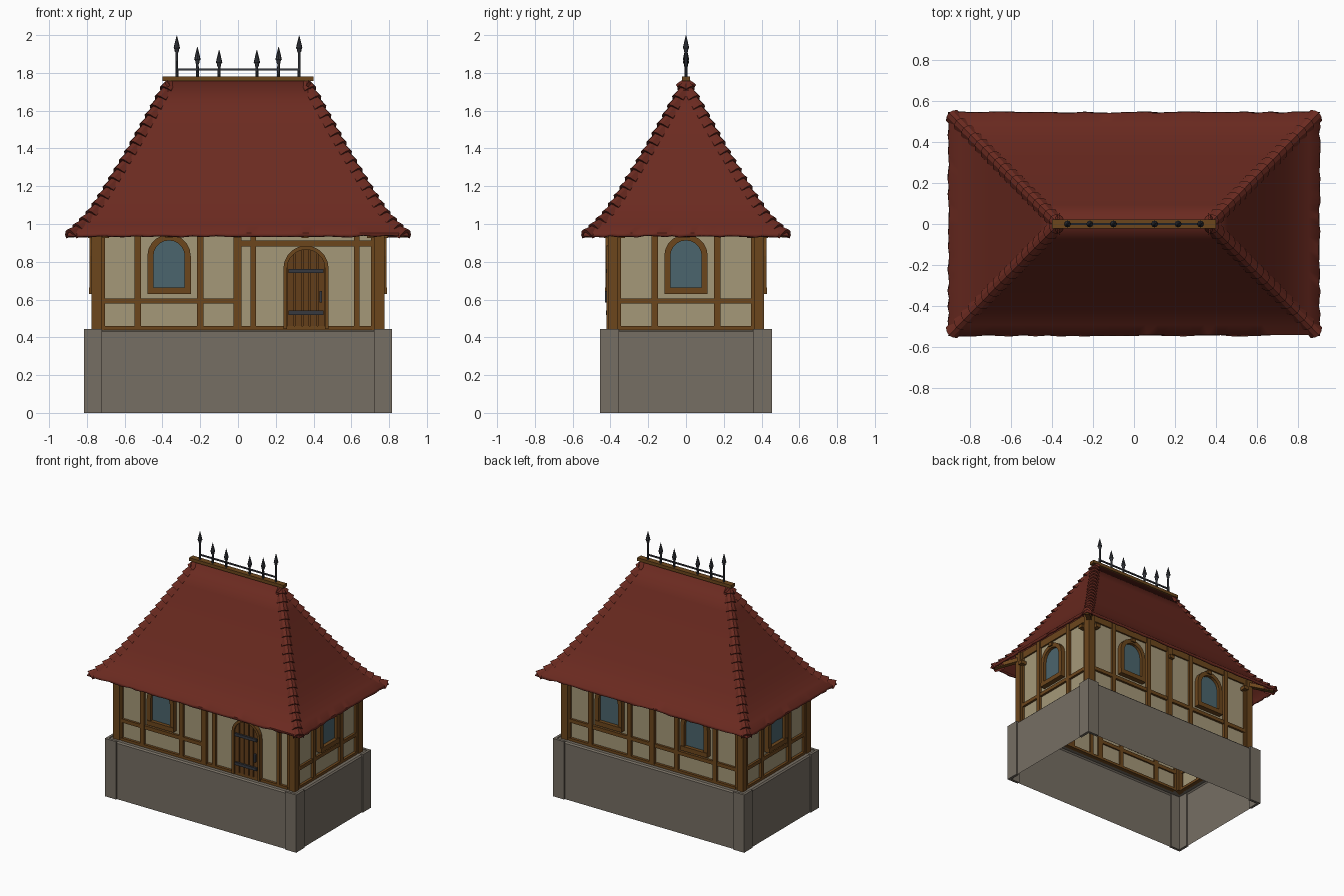
import bpy, bmesh, math, random
from mathutils import Vector, Matrix

if "Cube" in bpy.data.objects:
    bpy.data.objects.remove(bpy.data.objects["Cube"])

random.seed(4)


def material(name, r, g, b):
    m = bpy.data.materials.new(name)
    lin = [((c / 255 + 0.055) / 1.055) ** 2.4 for c in (r, g, b)]
    m.diffuse_color = (*lin, 1)
    m.use_nodes = True
    m.node_tree.nodes["Principled BSDF"].inputs["Base Color"].default_value = m.diffuse_color
    return m


ROOF = material("red_roof_tile", 107, 42, 32)
STONE = material("grey_stone", 118, 110, 99)
PLASTER = material("cream_plaster", 165, 152, 120)
TIMBER = material("brown_timber", 108, 70, 28)
DOOR = material("dark_door_wood", 100, 63, 26)
GLASS = material("blue_glass", 75, 101, 109)
IRON = material("dark_iron", 54, 56, 62)


def mesh_object(name, verts, faces, mat, smooth=None, recalc=True):
    me = bpy.data.meshes.new(name)
    me.from_pydata([tuple(v) for v in verts], [], faces)
    if recalc:
        bm = bmesh.new()
        bm.from_mesh(me)
        bmesh.ops.recalc_face_normals(bm, faces=bm.faces)
        bm.to_mesh(me)
        bm.free()
    me.materials.append(mat)
    if smooth:
        me.shade_smooth()
        me.set_sharp_from_angle(angle=math.radians(smooth))
    ob = bpy.data.objects.new(name, me)
    bpy.context.collection.objects.link(ob)
    return ob


# Walls: name -> (turn about z, distance of the plaster, half width)
WX, WY = 0.75, 0.39
WALLS = {"front": (0, WY, WX), "right": (90, WX, WY),
         "back": (180, WY, WX), "left": (270, WX, WY)}


def on_wall(wall, u, out, z):
    turn, dist, _ = WALLS[wall]
    return Matrix.Rotation(math.radians(turn), 3, 'Z') @ Vector((u, -dist - out, z))


def solid(name, lower, upper, mat):
    n = len(lower)
    f = [(i, (i + 1) % n, n + (i + 1) % n, n + i) for i in range(n)]
    return mesh_object(name, lower + upper, f + [tuple(range(n)), tuple(range(n, 2 * n))], mat)


def prism(name, wall, poly, o0, o1, mat):
    a, b = [[on_wall(wall, u, o, z) for u, z in poly] for o in (o0, o1)]
    return solid(f"{wall}_{name}", a, b, mat)


def column(name, poly, z0, z1, mat):
    return solid(name, [(x, y, z0) for x, y in poly], [(x, y, z1) for x, y in poly], mat)


def plank(name, wall, u0, u1, z0, z1, o0=-0.012, o1=0.02, mat=TIMBER):
    return prism(name, wall, [(u0, z0), (u1, z0), (u1, z1), (u0, z1)], o0, o1, mat)


def arch(c, r, z0, zc, n=10):
    return [(c - r, z0)] + [(c - r * math.cos(math.pi * i / n), zc + r * math.sin(math.pi * i / n))
                            for i in range(n + 1)] + [(c + r, z0)]


def arch_frame(name, wall, outer, inner, o0, o1, mat):
    n = len(outer)
    v = [on_wall(wall, u, o, z) for o in (o0, o1) for p in (outer, inner) for u, z in p]
    f = []
    for i in range(n - 1):
        j = i + 1
        f += [(i, j, n + j, n + i), (2*n + i, 2*n + j, 3*n + j, 3*n + i),
              (i, j, 2*n + j, 2*n + i), (n + i, n + j, 3*n + j, 3*n + i)]
    f += [(0, n, 3*n, 2*n), (n - 1, 2*n - 1, 4*n - 1, 3*n - 1)]
    mesh_object(f"{wall}_{name}", v, f, mat)


def beam(name, p, q, w, h, mat):
    p, q = Vector(p), Vector(q)
    d = (q - p).normalized()
    s = d.cross(Vector((0, 0, 1))).normalized() * w / 2
    t = s.cross(d).normalized() * h / 2
    a, b = [[e + i * s + j * t for i, j in ((-1, -1), (1, -1), (1, 1), (-1, 1))] for e in (p, q)]
    return solid(name, a, b, mat)


def rect(x, y, z):
    return [(-x, -y, z), (x, -y, z), (x, y, z), (-x, y, z)]


# Stone base: open underneath, with a ledge running in to the walls
RING = [(i, (i + 1) % 4, 4 + (i + 1) % 4, 4 + i) for i in range(4)]
mesh_object("stone_base", rect(.806, .447, 0) + rect(.806, .447, .43) + rect(.796, .437, .44) + rect(.74, .38, .44),
            [tuple(k + 4 * r for k in q) for r in range(3) for q in RING], STONE, recalc=False)


def block(x0, x1, y0, y1):
    return [(x0, y0), (x1, y0), (x1, y1), (x0, y1)]


for sx in (-1, 1):
    for sy in (-1, 1):
        # Corner pillars wrap round the base
        ell = [(.72, .456), (.815, .456), (.815, .355), (.795, .355), (.795, .436), (.72, .436)]
        column("base_corner_pillar", [(sx * x, sy * y) for x, y in ell], 0, .445, STONE)
        # Corner posts with a lower post on each side, and the hip rafters
        column("corner_post", block(sx * .722, sx * .775, sy * .362, sy * .413), .44, 1.04, TIMBER)
        column("corner_side_post", block(sx * .703, sx * .73, sy * .38, sy * .405), .44, 1.04, TIMBER)
        column("corner_side_post", block(sx * .74, sx * .767, sy * .343, sy * .37), .44, 1.04, TIMBER)
        beam("hip_rafter", (sx * .74, sy * .38, 1.0), (sx * .885, sy * .525, .943), .035, .03, TIMBER)

# Plaster walls
mesh_object("plaster_walls", rect(WX, WY, .44) + rect(WX, WY, 1.05), RING, PLASTER, recalc=False)


def window(wall, c):
    arch_frame("window_frame", wall, arch(c, .115, .64, .83), arch(c, .083, .64, .83), -.01, .035, TIMBER)
    plank("window_sill", wall, c - .115, c + .115, .63, .665, -.01, .04)
    prism("window_glass", wall, arch(c, .085, .655, .83), .004, .012, GLASS)
    for s in (-.165, .165):
        plank("window_post", wall, c + s - .017, c + s + .017, .45, 1.04)


# Timber frame and windows on each wall
for wall, (_, _, half) in WALLS.items():
    e = half - .04
    plank("sill_beam", wall, -e, e, .44, .46)
    plank("top_beam", wall, -e, e, .985, 1.04, o1=.012)
    joists = [-e + .01, 0, e - .01]
    if half == WX:
        plank("centre_post", wall, -.024, .018, .45, 1.04, o1=.024)
        joists += [-.365, .355]
        window(wall, -.365)
        if wall == "back":
            window(wall, .365)
        plank("middle_rail", wall, -e, e if wall == "back" else 0, .578, .606, o1=.017)
    else:
        window(wall, 0)
        plank("middle_rail", wall, -e, e, .578, .606, o1=.017)
    for u in joists:
        plank("joist_end", wall, u - .018, u + .018, .925, .952, -.01, .045)

# Front door bay
plank("door_bay_post", "front", .066, .096, .45, .95)
plank("door_bay_post", "front", .614, .642, .45, .95)
plank("door_bay_beam", "front", .01, .71, .882, .912, o1=.022)
DC, DR, DZ = .36, .12, .765
arch_frame("door_frame", "front", arch(DC, DR, .445, DZ), arch(DC, .1, .445, DZ), -.01, .032, TIMBER)
prism("door_back", "front", arch(DC, .102, .45, DZ), -.01, .012, DOOR)
for i in range(5):
    a, b = -.1 + .04 * i + .003, -.1 + .04 * (i + 1) - .003
    top = [(DC + u, DZ + math.sqrt(max(0, .0101 - u * u))) for u in (b, (2*b + a) / 3, (b + 2*a) / 3, a)]
    prism("door_plank", "front", [(DC + a, .452), (DC + b, .452)] + top, .005, .02, DOOR)
for z in (.53, .752):
    plank("door_hinge", "front", .268, .452, z - .011, z + .011, .018, .034, IRON)
plank("door_handle", "front", .432, .446, .585, .645, .018, .04, IRON)

# Roof: flared hipped shell
PROFILE = [(1.0, .938), (.99, .953), (.9, .993), (.79, 1.055), (.69, 1.13), (.595, 1.21),
           (.375, 1.405), (.165, 1.605), (0, 1.767)]
N = 30


def roof_half(t):
    return .372 + .533 * t, .004 + .541 * t


verts, faces = [], []
for lvl, (t, z) in enumerate(PROFILE):
    hx, hy = roof_half(t)
    c = rect(hx, hy, z)
    for s in range(4):
        p, q = Vector(c[s]), Vector(c[(s + 1) % 4])
        for k in range(N):
            v = p.lerp(q, k / N)
            if lvl == 0 and k:  # uneven lower edge
                v += Vector((random.uniform(-.004, .004), random.uniform(-.004, .004), random.uniform(-.005, .003)))
            verts.append(v)
M = 4 * N
for lvl in range(len(PROFILE) - 1):
    for k in range(M):
        j = (k + 1) % M
        faces.append((lvl * M + k, lvl * M + j, lvl * M + M + j, lvl * M + M + k))
roof = mesh_object("roof", verts, faces, ROOF, smooth=35, recalc=False)
mod = roof.modifiers.new("thickness", 'SOLIDIFY')
mod.thickness = .015
mod.offset = -1

# Overlapping hip tiles
path = [Vector((*[h - .006 for h in roof_half(t)], z)) for t, z in PROFILE[1:]]
lengths = [(b - a).length for a, b in zip(path, path[1:])]


def along(s):
    for a, b, l in zip(path, path[1:], lengths):
        if s <= l:
            return a.lerp(b, s / l)
        s -= l
    return path[-1]


SECTION = [(-.036, -.03), (-.02, -.004), (0, .006), (.02, -.004), (.036, -.03)]
COUNT = 18
step = sum(lengths) / COUNT
for sx in (-1, 1):
    for sy in (-1, 1):
        verts, faces = [], []
        for i in range(COUNT):
            lo, hi = along(i * step), along((i + 1.15) * step)
            d = (hi - lo).normalized()
            side = d.cross(Vector((0, 0, 1))).normalized()
            up = side.cross(d)
            o = len(verts)
            for p, lift, w in ((lo, .016, 1.05), (hi, -.002, .9)):
                for drop in (0, -.02):
                    for a, b in SECTION:
                        v = p + side * a * w + up * (b + lift + drop)
                        verts.append((v.x * sx, v.y * sy, v.z))
            for k in range(4):
                for a, b in ((0, 10), (5, 15), (0, 5), (10, 15)):
                    faces.append((o + a + k, o + a + k + 1, o + b + k + 1, o + b + k))
            faces += [(o, o + 5, o + 15, o + 10), (o + 4, o + 9, o + 19, o + 14)]
        mesh_object("hip_tiles", verts, faces, ROOF)

# Ridge beam, iron rail and spikes
beam("ridge_beam", (-.4, 0, 1.77), (.4, 0, 1.77), .044, .024, TIMBER)
beam("ridge_rail", (-.325, 0, 1.817), (.325, 0, 1.817), .01, .01, IRON)


def lathe(name, x, profile, n=8):
    v = [(x + r * math.cos(2 * math.pi * k / n), r * math.sin(2 * math.pi * k / n), z)
         for r, z in profile for k in range(n)]
    f = [(l * n + k, l * n + (k + 1) % n, (l + 1) * n + (k + 1) % n, (l + 1) * n + k)
         for l in range(len(profile) - 1) for k in range(n)]
    mesh_object(name, v, f, IRON, smooth=40)


for x, tip in ((.324, 1.998), (.215, 1.938), (.1, 1.922)):
    for s in (-1, 1):
        lathe("ridge_spike", s * x, [(.008, 1.775), (.007, tip - .09), (.011, tip - .085), (.011, tip - .075),
                                     (.017, tip - .066), (.009, tip - .032), (.001, tip)])
